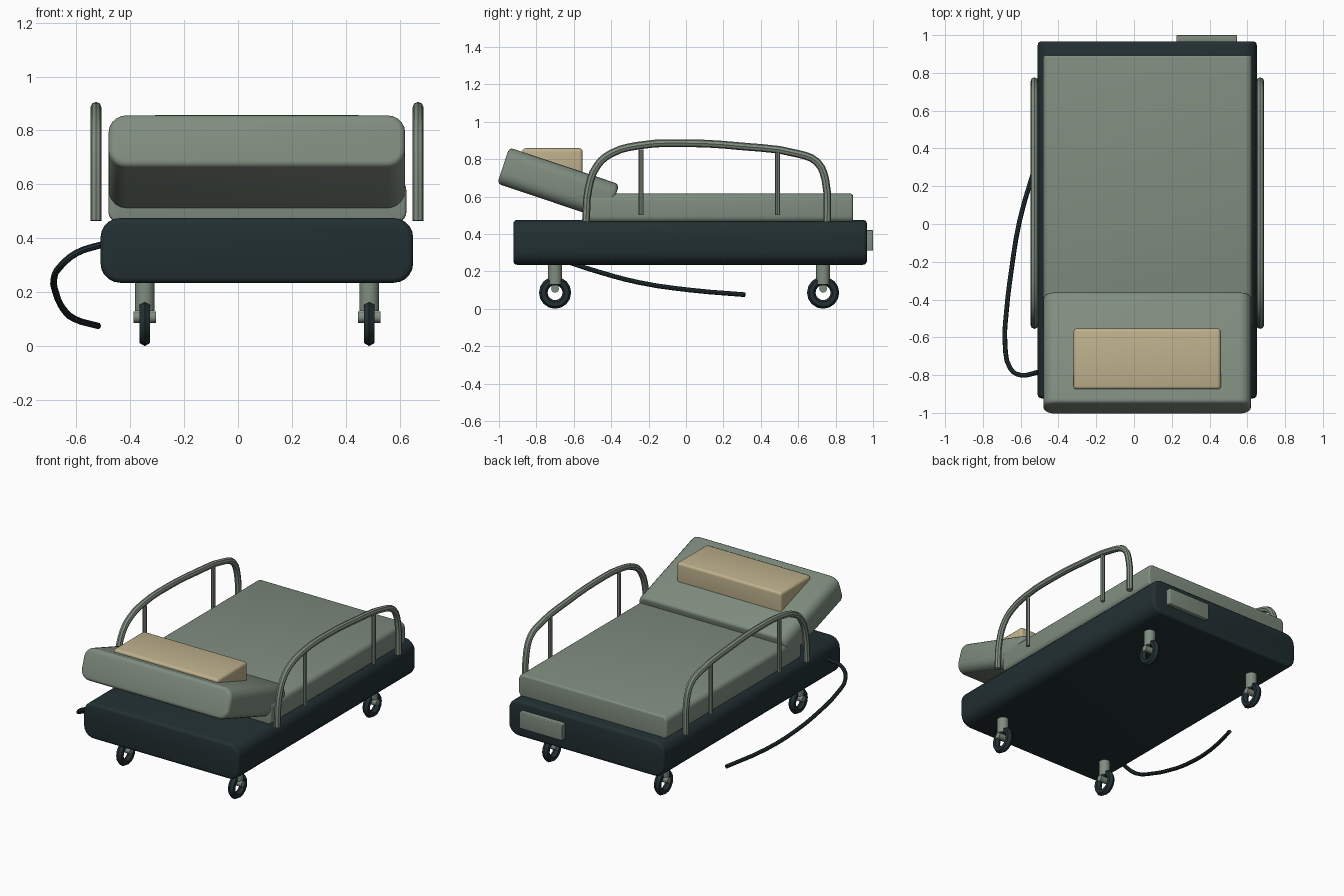
import bpy, bmesh, math
from mathutils import Matrix

if "Cube" in bpy.data.objects:
    bpy.data.objects.remove(bpy.data.objects["Cube"])


def material(name, color):
    m = bpy.data.materials.new(name)
    m.diffuse_color = (*color, 1)
    m.use_nodes = True
    m.node_tree.nodes["Principled BSDF"].inputs["Base Color"].default_value = m.diffuse_color
    return m


GREEN = material("grey_green", (0.216, 0.266, 0.216))
DARK = material("dark_slate", (0.016, 0.029, 0.032))
BEIGE = material("beige", (0.52, 0.44, 0.265))


def finish(name, bm, mat, loc=(0, 0, 0), rot=(0, 0, 0)):
    me = bpy.data.meshes.new(name)
    bm.to_mesh(me)
    bm.free()
    ob = bpy.data.objects.new(name, me)
    bpy.context.collection.objects.link(ob)
    ob.location, ob.rotation_euler = loc, rot
    me.materials.append(mat)
    smooth(ob)
    return ob


def smooth(ob):
    bpy.ops.object.select_all(action='DESELECT')
    ob.select_set(True)
    bpy.context.view_layer.objects.active = ob
    bpy.ops.object.shade_smooth_by_angle(angle=math.radians(35))


def slab(name, size, loc, mat, side, end, tilt=0):
    """Box with large rounding along its length and a small bevel round each end."""
    bm = bmesh.new()
    bmesh.ops.create_cube(bm, size=1, matrix=Matrix.Diagonal((*size, 1)))
    long_edges = [e for e in bm.edges
                  if abs(e.verts[0].co.y - e.verts[1].co.y) > 0.01]
    bmesh.ops.bevel(bm, geom=long_edges, offset=side, segments=5,
                    profile=0.5, affect='EDGES')
    rims = [e for e in bm.edges
            if abs(e.verts[0].co.y - e.verts[1].co.y) < 1e-4
            and abs(abs(e.verts[0].co.y) - size[1] / 2) < 1e-4]
    bmesh.ops.bevel(bm, geom=rims, offset=end, segments=3,
                    profile=0.5, affect='EDGES')
    return finish(name, bm, mat, loc, (tilt, 0, 0))


def cylinder(name, radius, depth, loc, mat, rot=(0, 0, 0), sides=12):
    bm = bmesh.new()
    bmesh.ops.create_cone(bm, cap_ends=True, segments=sides,
                          radius1=radius, radius2=radius, depth=depth)
    return finish(name, bm, mat, loc, rot)


def tube(name, points, radius, mat):
    """Round tube swept along a smooth path."""
    cu = bpy.data.curves.new(name, 'CURVE')
    cu.dimensions = '3D'
    cu.bevel_depth, cu.bevel_resolution = radius, 2
    cu.use_fill_caps = True
    cu.resolution_u = 3
    sp = cu.splines.new('BEZIER')
    sp.bezier_points.add(len(points) - 1)
    for bp, p in zip(sp.bezier_points, points):
        bp.co = p
        bp.handle_left_type = bp.handle_right_type = 'AUTO'
    ob = bpy.data.objects.new(name, cu)
    bpy.context.collection.objects.link(ob)
    cu.materials.append(mat)
    bpy.ops.object.select_all(action='DESELECT')
    ob.select_set(True)
    bpy.context.view_layer.objects.active = ob
    bpy.ops.object.convert(target='MESH')
    smooth(bpy.context.view_layer.objects.active)


def wheel(name, loc):
    bpy.ops.mesh.primitive_torus_add(
        location=loc, rotation=(0, math.pi / 2, 0), major_segments=16,
        minor_segments=6, major_radius=0.063, minor_radius=0.023)
    ob = bpy.context.object
    ob.name = name
    ob.data.materials.append(DARK)
    smooth(ob)


# Bed body, mattress, raised backrest and pillow
slab("base", (1.16, 1.89, 0.24), (0.07, 0.022, 0.355), DARK, 0.072, 0.02)
slab("mattress", (1.105, 1.435, 0.155), (0.072, 0.175, 0.538), GREEN, 0.035, 0.012)
slab("backrest", (1.10, 0.62, 0.204), (0.07, -0.683, 0.667), GREEN, 0.065, 0.022,
     math.radians(-18.5))
slab("pillow", (0.78, 0.32, 0.168), (0.07, -0.714, 0.774), BEIGE, 0.02, 0.015)

# End plate
slab("end_plate", (0.32, 0.04, 0.11), (0.385, 0.98, 0.365), GREEN, 0.006, 0.005)

# Side rails with their posts
RAIL = [(-0.535, 0.465), (-0.52, 0.65), (-0.475, 0.765), (-0.40, 0.83),
        (-0.25, 0.873), (0, 0.885), (0.3, 0.868), (0.6, 0.828),
        (0.70, 0.785), (0.745, 0.69), (0.755, 0.465)]
for side, x in (("left", -0.527), ("right", 0.668)):
    tube(side + "_rail", [(x, y, z) for y, z in RAIL], 0.0205, GREEN)
    for n, y in enumerate((-0.24, 0.49)):
        cylinder(f"{side}_rail_post_{n}", 0.0135, 0.35, (x, y, 0.675), GREEN, sides=8)

# Casters
for x in (-0.346, 0.487):
    for y in (-0.70, 0.733):
        tag = f"{'left' if x < 0 else 'right'}_{'front' if y < 0 else 'back'}"
        cylinder(tag + "_caster_stem", 0.037, 0.13, (x, y, 0.195), GREEN)
        cylinder(tag + "_caster_axle", 0.021, 0.085, (x, y, 0.107), GREEN,
                 (0, math.pi / 2, 0))
        wheel(tag + "_caster_wheel", (x, y, 0.086))

# Trailing power cable
tube("cable", [(-0.45, -0.77, 0.39), (-0.51, -0.785, 0.375), (-0.60, -0.80, 0.345),
               (-0.655, -0.765, 0.30), (-0.683, -0.63, 0.25), (-0.675, -0.46, 0.195),
               (-0.65, -0.25, 0.14), (-0.605, 0.02, 0.10), (-0.52, 0.315, 0.075)],
     0.0125, DARK)
